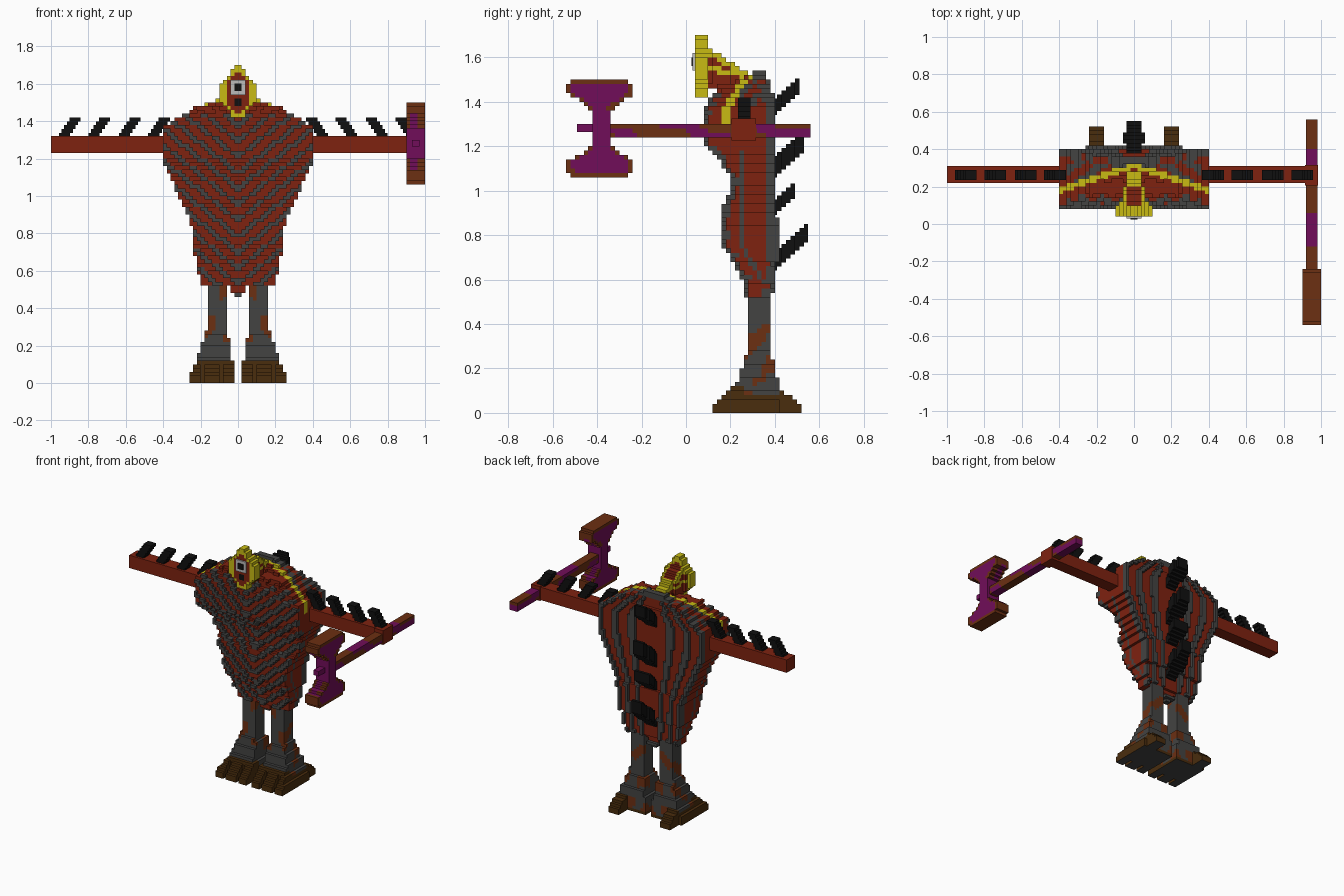
import bpy, bmesh, math
from mathutils import Vector

cube = bpy.data.objects.get("Cube")
if cube:
    bpy.data.objects.remove(cube)

S = 0.02  # block size

# Materials
COLOURS = {
    "rust_red": (0.21, 0.016, 0.005), "stone_grey": (0.056, 0.056, 0.054),
    "claw_brown": (0.068, 0.026, 0.004), "wood_brown": (0.15, 0.029, 0.006),
    "purple": (0.165, 0.004, 0.10), "yellow": (0.58, 0.5, 0.007),
    "black": (0.005, 0.005, 0.005), "pale_grey": (0.5, 0.5, 0.5),
}
MATS = {}
for key, rgb in COLOURS.items():
    m = bpy.data.materials.new(key)
    m.use_nodes = True
    m.diffuse_color = (*rgb, 1)
    bsdf = m.node_tree.nodes["Principled BSDF"]
    bsdf.inputs["Base Color"].default_value = (*rgb, 1)
    bsdf.inputs["Roughness"].default_value = 0.9
    MATS[key] = m
RED, GREY, CLAW, WOOD, PURPLE, YELLOW, BLACK, PALE = COLOURS


def finish(name, bm, names):
    me = bpy.data.meshes.new(name)
    bm.to_mesh(me)
    bm.free()
    for n in names:
        me.materials.append(MATS[n])
    ob = bpy.data.objects.new(name, me)
    bpy.context.collection.objects.link(ob)
    return ob


def voxels(name, lo, hi, rule, sole=None):
    """Blocky shell: rule(x, y, z) gives a colour name, or None for empty."""
    a = [round(v / S) for v in lo]
    b = [round(v / S) for v in hi]
    cells = {}
    for i in range(a[0], b[0]):
        for j in range(a[1], b[1]):
            for k in range(a[2], b[2]):
                c = rule((i + .5) * S, (j + .5) * S, (k + .5) * S)
                if c:
                    cells[i, j, k] = c
    names = sorted(set(cells.values()) | ({sole} if sole else set()))
    bm = bmesh.new()
    verts = {}
    for cell, c in cells.items():
        for ax in range(3):
            for side in (0, 1):
                nb = list(cell)
                nb[ax] += 2 * side - 1
                if tuple(nb) in cells:
                    continue
                quad = []
                for p, q in ((0, 0), (1, 0), (1, 1), (0, 1)):
                    v = list(cell)
                    v[ax] += side
                    v[(ax + 1) % 3] += p
                    v[(ax + 2) % 3] += q
                    v = tuple(v)
                    if v not in verts:
                        verts[v] = bm.verts.new(Vector(v) * S)
                    quad.append(verts[v])
                f = bm.faces.new(quad if side else quad[::-1])
                under = sole and ax == 2 and side == 0 and cell[2] == 0
                f.material_index = names.index(sole if under else c)
    return finish(name, bm, names)


def boxes(name, spans, colour):
    """Stack of boxes, each given as (x0, x1, y0, y1, z0, z1)."""
    bm = bmesh.new()
    for x0, x1, y0, y1, z0, z1 in spans:
        vs = bmesh.ops.create_cube(bm, size=1)["verts"]
        bmesh.ops.scale(bm, vec=(abs(x1 - x0), y1 - y0, z1 - z0), verts=vs)
        bmesh.ops.translate(bm, vec=((x0 + x1) / 2, (y0 + y1) / 2, (z0 + z1) / 2), verts=vs)
    return finish(name, bm, [colour])


def lerp(t, pts):
    if t <= pts[0][0]:
        return pts[0][1]
    for (a, u), (b, v) in zip(pts, pts[1:]):
        if t <= b:
            return u + (v - u) * (t - a) / (b - a)
    return pts[-1][1]


# Torso: half width, front and back by height
WIDTH = [(.46, .02), (.51, .04), (.52, .2), (.7, .235), (.85, .25), (.95, .29), (1.05, .34),
         (1.15, .385), (1.2, .405), (1.36, .405), (1.4, .35), (1.44, .28), (1.48, .22),
         (1.5, .15), (1.54, .05)]
FRONT = [(.46, .3), (.52, .27), (.6, .25), (.7, .2), (.77, .155), (.93, .155), (.97, .19), (1.06, .2),
         (1.15, .14), (1.21, .075), (1.36, .075), (1.42, .11), (1.47, .15), (1.5, .25), (1.54, .31)]
BACK = [(.46, .36), (.52, .385), (.6, .4), (.75, .42), (.95, .405), (1.38, .41), (1.46, .38), (1.54, .36)]


def torso(x, y, z):
    ax, w, y0, y1 = abs(x), lerp(z, WIDTH), lerp(z, FRONT), lerp(z, BACK)
    chevron = (z - .8 * ax) % .085 < .034
    u = ax / w
    band = .3 < u < .42 or .62 < u < .74 or u > .92 or z > 1.5
    front_gap = y - y0 - (0 if chevron else S)
    back_gap = y1 - y - (0 if band else S)
    if front_gap < 0 or back_gap < 0 or ax > w:
        return None
    if ax > w - .03 and min(y - y0, y1 - y) < .012 and not band:
        return None
    if z > 1.3 and abs(y - (.31 - .32 * ax)) < .016 and (z > 1.36 or u > .9):
        return YELLOW
    if y1 - y < .05:
        return GREY if band else RED
    if y - y0 < .045 and z < 1.44:
        return GREY if chevron else RED
    # Seams on the flanks
    seam = lerp(z, [(.54, .38), (.75, .25), (1.18, .25)])
    if z < 1.18 and abs(y - seam) < .012:
        return GREY
    if z > 1.38 and y > .31 - .32 * ax and (z > 1.49 or math.sin(ax * 45 + y * 60) > 0):
        return GREY
    return RED


voxels("torso", (-.42, .04, .46), (.42, .44, 1.54), torso)

# Head: outlined face plate with a ridge sloping to the back
FACE = [(1.42, .03), (1.46, .055), (1.5, .09), (1.59, .09), (1.62, .07), (1.66, .04), (1.7, .02)]


def head(x, y, z):
    ax, w = abs(x), lerp(z, FACE)
    if y < .11:
        if ax > w:
            return None
        if y < .07 and ax < .03 and 1.48 < z < 1.52:
            return BLACK
        edge = ax > w - .022 or z > 1.66 or z < 1.44
        return YELLOW if edge or abs(z - 1.545) < .012 and ax > .05 else RED
    top = 1.64 - .68 * (y - .11)
    if z > top or z < 1.46 or ax > min(w, lerp(y, [(.11, .075), (.2, .05), (.32, .025)])):
        return None
    ridge = z > top - .03 and (y > .2 or ax > .03)
    return YELLOW if ridge or abs(z - (1.56 - .2 * (y - .05))) < .014 else RED


voxels("head", (-.1, .04, 1.42), (.1, .34, 1.7), head)
boxes("eye", [(-.04, .04, .03, .055, 1.54, 1.62)], PALE)
boxes("pupil", [(-.02, .02, .025, .032, 1.56, 1.6)], BLACK)

# Arms and the row of spines along each
for side, s in (("left", 1), ("right", -1)):
    boxes(side + "_arm", [(s * .36, s * (.98 if s > 0 else 1), .22, .31, 1.23, 1.32)], RED)
    for n, o in enumerate((.957, .80, .637, .48)):
        boxes(f"{side}_arm_spine_{n + 1}",
              [(s * (o - .014 * k), s * (o - .014 * k - .06), .235, .29,
                1.315 + .021 * k, 1.336 + .021 * k) for k in range(5)], BLACK)

# Spines down the back
for n, (end, low, h) in enumerate(((.51, 1.34, .075), (.53, 1.06, .095), (.49, .89, .07), (.55, .64, .085))):
    spans = []
    for k in range(round((end - .37) / S)):
        y, z = .37 + k * S, low + .018 * (k - 1)
        w = .06 if .41 < y < .49 else .04
        spans.append((-w, w, y, y + S, z, z + h))
    boxes(f"back_spine_{n + 1}", spans, BLACK)

# Legs with clawed feet
INNER = [(.04, .02), (.12, .03), (.2, .045), (.3, .06)]
OUTER = [(.04, .26), (.12, .22), (.2, .195), (.28, .17)]
HEEL = [(.02, .53), (.05, .5), (.08, .46), (.12, .42), (.2, .4), (.25, .385)]
TOE = [(.02, .11), (.05, .13), (.08, .17), (.12, .22), (.2, .25), (.27, .275)]


def leg(x, y, z):
    ax = abs(x)
    if not (lerp(z, INNER) < ax < lerp(z, OUTER) and lerp(z, TOE) < y < lerp(z, HEEL)):
        return None
    if z < .12:
        if y > .42 and not .16 < ax < .25:
            return None
        if y < .2 and (.08 < ax < .1 or .18 < ax < .2):
            return None
        if y < .15 and not .1 < ax < .18 and z > .03:
            return None
        if z < .03 or abs(y - .335) > .08 or z < .08 and ax > .2:
            return CLAW
    mottle = math.sin(ax * 45 + z * 23) + math.sin(y * 38 - z * 31)
    return WOOD if mottle > .75 else GREY


voxels("left_leg", (0, .1, 0), (.28, .56, .54), leg, GREY)
voxels("right_leg", (-.28, .1, 0), (0, .56, .54), leg, GREY)

# Double-bladed axe held in the left hand
BLADE = [(.07, .04), (.09, .06), (.12, .09), (.14, .13), (.155, .15), (.19, .15), (.215, .125)]


def axe_head(x, y, z):
    d, e = abs(z - 1.285), abs(y + .385)
    w = lerp(d, BLADE)
    if e > w or d > .215:
        return None
    if d < .08:
        return PURPLE
    inner = e < w - .022 and d < .2
    return PURPLE if inner or abs(x - .95) < .02 and d < .15 else WOOD


def handle(x, y, z):
    wave = math.sin(y * 17 + z * 60) + .5 * math.sin(y * 41)
    return PURPLE if wave > .45 or y > .36 and z < 1.28 else WOOD


voxels("axe_head", (.9, -.56, 1.06), (1, -.2, 1.52), axe_head)
voxels("axe_handle", (.92, -.34, 1.24), (.98, .55, 1.30), handle)
boxes("axe_tip", [(.93, .97, -.49, -.42, 1.265, 1.3)], PURPLE)
boxes("axe_grip", [(.915, .985, .205, .315, 1.225, 1.325)], RED)
